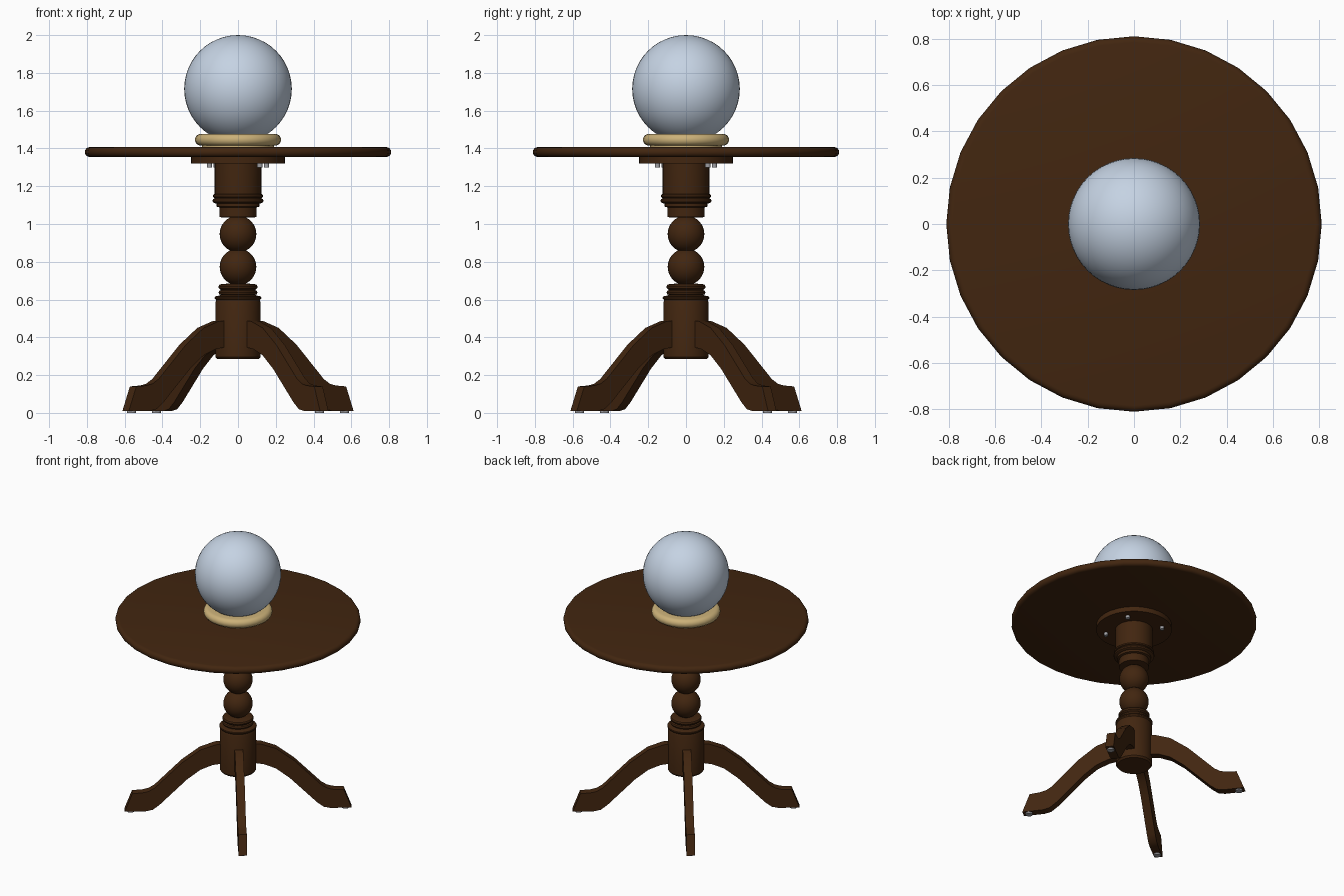
import bpy, bmesh, math
from mathutils import Matrix, Vector

cube = bpy.data.objects.get("Cube")
if cube:
    bpy.data.objects.remove(cube, do_unlink=True)


def material(name, color):
    m = bpy.data.materials.new(name)
    m.use_nodes = True
    m.diffuse_color = (*color, 1)
    m.node_tree.nodes["Principled BSDF"].inputs["Base Color"].default_value = (*color, 1)
    return m


wood = material("dark_wood", (0.054, 0.019, 0.005))
glass = material("pale_blue_glass", (0.56, 0.65, 0.77))
brass = material("pale_gold", (0.60, 0.44, 0.19))
metal = material("grey_metal", (0.35, 0.35, 0.37))


def finish(bm, name, mat, angle=35):
    bmesh.ops.recalc_face_normals(bm, faces=bm.faces)
    mesh = bpy.data.meshes.new(name)
    bm.to_mesh(mesh)
    bm.free()
    mesh.materials.append(mat)
    ob = bpy.data.objects.new(name, mesh)
    bpy.context.collection.objects.link(ob)
    bpy.ops.object.select_all(action="DESELECT")
    ob.select_set(True)
    bpy.context.view_layer.objects.active = ob
    bpy.ops.object.shade_smooth_by_angle(angle=math.radians(angle))
    return ob


def lathe(name, profile, mat, sides=32, closed=False):
    """Turn a (radius, height) profile around the z axis."""
    bm = bmesh.new()
    verts = [bm.verts.new((r, 0, z)) for r, z in profile]
    edges = [bm.edges.new(pair) for pair in zip(verts, verts[1:])]
    if closed:
        edges.append(bm.edges.new((verts[-1], verts[0])))
    bmesh.ops.spin(bm, geom=verts + edges, axis=(0, 0, 1), cent=(0, 0, 0),
                   angle=math.tau, steps=sides)
    bmesh.ops.remove_doubles(bm, verts=bm.verts, dist=1e-4)
    return finish(bm, name, mat)


def arc(radius, height, r, start, end, steps, squash=1):
    """Points of an arc in the (radius, height) plane, angles in degrees."""
    angles = [math.radians(start + (end - start) * i / steps) for i in range(steps + 1)]
    return [(radius + r * squash * math.cos(a), height + r * math.sin(a)) for a in angles]


# Round top with a rolled edge, and the mounting plate below it
lathe("table_top", [(0, 1.355)] + arc(0.785, 1.381, 0.026, -90, 90, 8) + [(0, 1.407)], wood)
lathe("mounting_plate", [(0, 1.32), (0.25, 1.32), (0.25, 1.356), (0, 1.356)], wood)

# Turned column: hub, rings, two beads, collar
column = [(0, 0.285), (0.11, 0.285), (0.12, 0.297), (0.12, 0.585), (0.115, 0.597)]
column += arc(0.115, 0.609, 0.009, -80, 80, 4) + [(0.105, 0.62)]
column += arc(0.09, 0.637, 0.013, -90, 90, 4) + arc(0.09, 0.667, 0.014, -80, 90, 4)
column += arc(0, 0.773, 0.097, -64, 64, 12) + arc(0, 0.947, 0.097, -64, 64, 12)
column += [(0.098, 1.036), (0.098, 1.088), (0.113, 1.092), (0.113, 1.108)]
column += arc(0.122, 1.123, 0.013, -80, 80, 4) + arc(0.122, 1.148, 0.011, -80, 80, 4)
column += [(0.124, 1.16), (0.124, 1.322), (0, 1.322)]
lathe("turned_column", column, wood)

# Four curved legs, cut from a side profile
TURN = 37.5
LEG_UPPER = [(0.09, 0.49), (0.15, 0.485), (0.25, 0.45), (0.37, 0.36), (0.47, 0.26),
             (0.55, 0.18), (0.59, 0.155), (0.63, 0.145), (0.70, 0.14)]
LEG_LOWER = [(0.75, 0.01), (0.61, 0.01), (0.565, 0.02), (0.52, 0.055), (0.45, 0.125),
             (0.34, 0.235), (0.25, 0.305), (0.17, 0.338), (0.09, 0.35)]


def leg(name, angle):
    bm = bmesh.new()
    half = 0.028
    face = bm.faces.new([bm.verts.new((r, -half, z)) for r, z in LEG_UPPER + LEG_LOWER])
    out = bmesh.ops.extrude_face_region(bm, geom=[face])
    moved = [v for v in out["geom"] if isinstance(v, bmesh.types.BMVert)]
    bmesh.ops.translate(bm, verts=moved, vec=(0, 2 * half, 0))
    bmesh.ops.rotate(bm, verts=bm.verts, matrix=Matrix.Rotation(angle, 3, "Z"))
    finish(bm, name, wood, 30)


def disc(name, angle, radius, z, size, depth):
    bm = bmesh.new()
    spot = Vector((radius * math.cos(angle), radius * math.sin(angle), z))
    bmesh.ops.create_cone(bm, cap_ends=True, segments=12, radius1=size, radius2=size,
                          depth=depth, matrix=Matrix.Translation(spot))
    finish(bm, name, metal)


for i, corner in enumerate(("back_left", "back_right", "front_right", "front_left")):
    angle = math.radians(TURN + 90 * i)
    leg(corner + "_leg", angle)
    disc(corner + "_foot_pad", angle, 0.71, 0.006, 0.024, 0.012)
    disc(corner + "_screw", angle, 0.19, 1.311, 0.014, 0.022)

# Globe resting in a rounded ring
ring = arc(0.197, 1.446, 0.031, -90, 90, 8) + [(0.15, 1.477), (0.15, 1.415)]
lathe("globe_ring", ring, brass, closed=True)
lathe("ring_seat", [(0, 1.405), (0.19, 1.405), (0.19, 1.43), (0, 1.43)], brass)
lathe("globe", arc(0, 1.715, 0.285, -90, 90, 24), glass, sides=48)
